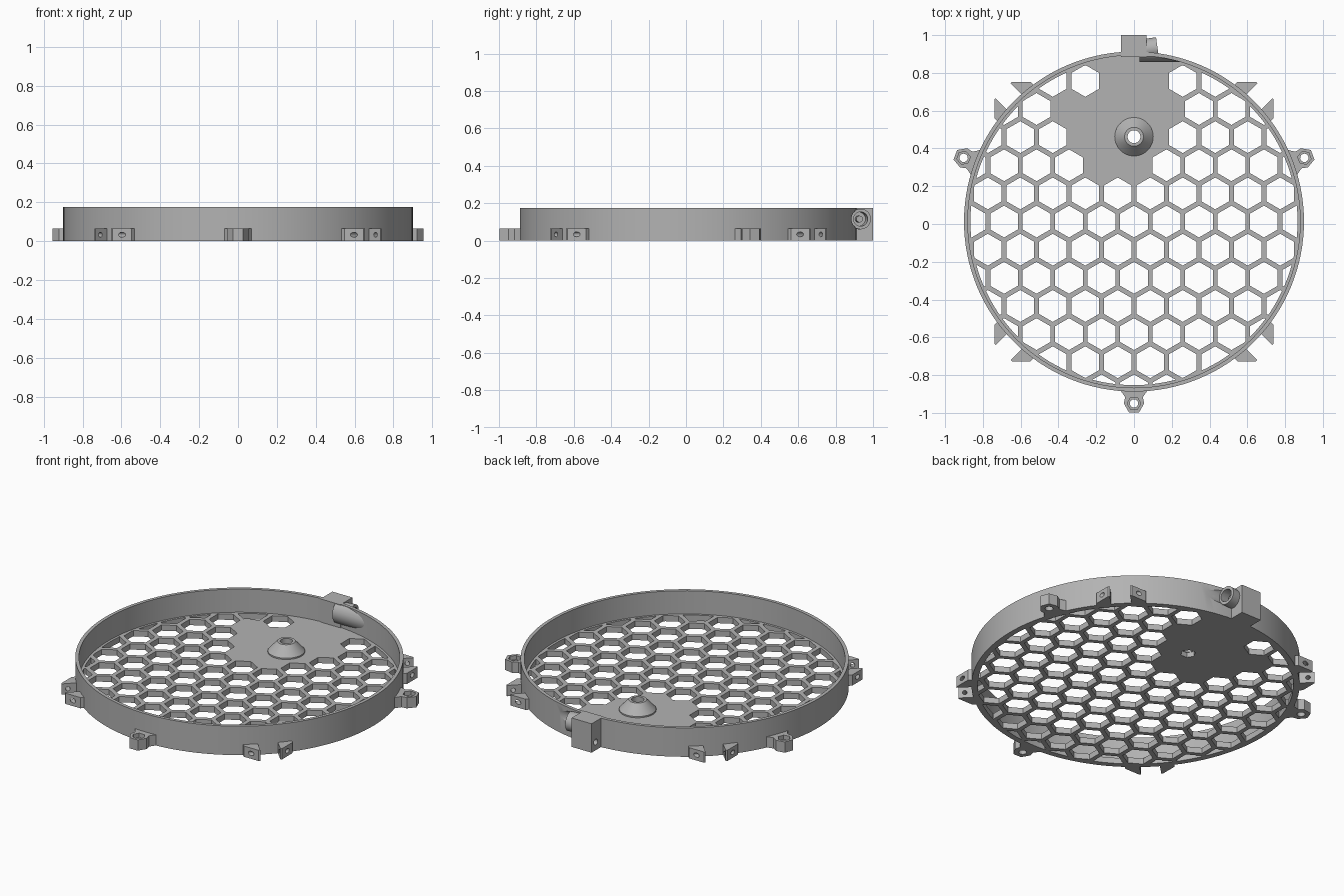
import bpy, bmesh, math
from mathutils import Matrix, Vector

old = bpy.data.objects.get("Cube")
if old:
    bpy.data.objects.remove(old, do_unlink=True)

CY = 0.013            # ring centre on y
R, WALL_IN, RIM_IN = 0.9, 0.88, 0.866
H, FLOOR, LUG_H = 0.175, 0.035, 0.065

grey = bpy.data.materials.new("light grey plastic")
grey.use_nodes = True
grey.diffuse_color = (0.45, 0.45, 0.45, 1)
grey.node_tree.nodes["Principled BSDF"].inputs["Base Color"].default_value = (0.45, 0.45, 0.45, 1)


def make(name, bm):
    bmesh.ops.recalc_face_normals(bm, faces=bm.faces)
    me = bpy.data.meshes.new(name)
    bm.to_mesh(me)
    bm.free()
    me.materials.append(grey)
    ob = bpy.data.objects.new(name, me)
    bpy.context.collection.objects.link(ob)
    return ob


def add_prism(bm, pts, z0, z1):
    lower = [bm.verts.new((x, y, z0)) for x, y in pts]
    upper = [bm.verts.new((x, y, z1)) for x, y in pts]
    bm.faces.new(lower[::-1])
    bm.faces.new(upper)
    for i in range(len(pts)):
        j = (i + 1) % len(pts)
        bm.faces.new((lower[i], lower[j], upper[j], upper[i]))


def prism(name, pts, z0, z1):
    bm = bmesh.new()
    add_prism(bm, pts, z0, z1)
    return make(name, bm)


def ngon(x, y, r, n, turn=0.0):
    return [(x + r * math.cos(turn + math.tau * i / n),
             y + r * math.sin(turn + math.tau * i / n)) for i in range(n)]


def revolve(name, profile, x, y, n):
    """Closed (radius, z) profile turned around a vertical axis."""
    bm = bmesh.new()
    rings = [[bm.verts.new((px, py, z)) for px, py in ngon(x, y, r, n)] for r, z in profile]
    for k in range(len(rings)):
        a, b = rings[k], rings[(k + 1) % len(rings)]
        for i in range(n):
            j = (i + 1) % n
            bm.faces.new((a[i], a[j], b[j], b[i]))
    return make(name, bm)


def boolean(ob, tool, mode="DIFFERENCE", keep=False):
    mod = ob.modifiers.new("cut", "BOOLEAN")
    mod.operation, mod.solver, mod.object = mode, "EXACT", tool
    dg = bpy.context.evaluated_depsgraph_get()
    me = bpy.data.meshes.new_from_object(ob.evaluated_get(dg))
    ob.modifiers.clear()
    ob.data = me
    if not keep:
        bpy.data.objects.remove(tool, do_unlink=True)


def rod(name, start, axis, length, r, n=32):
    """Solid cylinder from a start point along an axis."""
    bm = bmesh.new()
    add_prism(bm, ngon(0, 0, r, n), 0, length)
    turn = Vector(axis).to_track_quat("Z", "Y").to_matrix().to_4x4()
    bm.transform(Matrix.Translation(start) @ turn)
    return make(name, bm)


def place(ob, angle):
    """Turn a part made along +x to its angle around the ring."""
    ob.data.transform(Matrix.Translation((0, CY, 0)) @ Matrix.Rotation(angle, 4, "Z"))


# Honeycomb floor with a closed pad near the back
PITCH, STRUT = 0.172, 0.026
ROW = PITCH * math.sqrt(3) / 2
pad_cells = {2: (-0.2, 0.05), 3: (-0.3, 0.1), 4: (-0.37, 0.2), 5: (-0.1, 0.1), 6: (-0.2, 0.2)}
floor = prism("honeycomb_floor", ngon(0, CY, 0.89, 128), 0, FLOOR)
bm = bmesh.new()
for row in range(-6, 7):
    for col in range(-6, 7):
        x = (col + (row % 2) / 2) * PITCH
        y = row * ROW
        lo, hi = pad_cells.get(row, (1, -1))
        if lo < x < hi or math.hypot(x, y) > 0.96:
            continue
        add_prism(bm, ngon(x, CY + y, (PITCH - STRUT) / math.sqrt(3), 6, math.pi / 6), -0.1, 0.1)
boolean(floor, make("cell_cutter", bm))

# Outer wall with a narrow base rim inside
ring = revolve("outer_wall", [(R, 0), (R, H), (WALL_IN, H), (WALL_IN, FLOOR),
                              (RIM_IN, FLOOR), (RIM_IN, 0)], 0, CY, 128)

# Hollow cone on the pad, with a hexagonal hole through the floor
NY = 0.462
boolean(floor, prism("hex_cutter", ngon(0, NY, 0.042, 6), -0.1, 0.1))
cone = revolve("cone_nozzle", [(0.102, FLOOR - 0.005), (0.102, FLOOR + 0.008), (0.05, 0.1),
                               (0.034, 0.1), (0.034, FLOOR - 0.005)], 0, NY, 48)

# Block and slanted socket at the back
box = prism("back_block", [(-0.068, 0.885), (0.066, 0.885), (0.066, 1), (-0.068, 1)], 0, H)
axis = Vector((1, 0.14, 0)).normalized()
mid = Vector((0.06, 0.925, 0.115))
socket = rod("cable_socket", mid - axis * 0.03, axis, 0.095, 0.055)
bulge = rod("inner_bulge", (0.03, 0.932, 0.115), (1, 0, 0), 0.24, 0.074)
boolean(bulge, prism("disc", ngon(0, CY, 0.89, 128), 0.01, H - 0.002), "INTERSECT")
bore = rod("bore_cutter", mid - axis * 0.02, axis, 0.2, 0.038)
scoop = rod("scoop_cutter", (0.122, 0.937, 0.115), (1, 0, 0), 0.3, 0.053)
for part in (box, socket, ring, bulge):
    boolean(part, bore, keep=True)
for part in (ring, bulge):
    boolean(part, scoop, keep=True)
for tool in (bore, scoop):
    bpy.data.objects.remove(tool, do_unlink=True)
pin = rod("socket_pin", mid - axis * 0.025, axis, 0.05, 0.018, 16)
boolean(box, rod("pin_cutter", (-0.1, 0.96, 0.05), (1, 0, 0), 0.08, 0.018, 16))

# Three screw lugs with a hexagonal nut recess
lugs = []
for name, deg in (("front_lug", -90), ("left_lug", 20.5), ("right_lug", 159.5)):
    c, r = 0.963, 0.054
    half = r * math.sqrt(3) / 2
    pts = [(0.885, -0.08), (0.91, -0.06), (0.93, -half), (c, -r), (c + half, -r / 2),
           (c + half, r / 2), (c, r), (0.93, half), (0.91, 0.06), (0.885, 0.08)]
    lug = prism(name, pts, 0, LUG_H)
    boolean(lug, prism("hole_cutter", ngon(c, 0, 0.022, 24), -0.1, 0.1))
    boolean(lug, prism("nut_cutter", ngon(c, 0, 0.036, 6, math.pi / 6), 0.04, 0.1))
    place(lug, math.radians(deg))
    lugs.append(lug)

# Four pairs of pierced hinge ears on the diagonals
ears = []
for name, deg in (("back_left", 45), ("back_right", 135), ("front_right", 225), ("front_left", 315)):
    for side in (-1, 1):
        pts = [(0.885, 0.056), (0.98, 0.056), (0.98, 0.066), (0.91, 0.136), (0.875, 0.136)]
        ear = prism(name + "_ear", [(x, side * y) for x, y in pts], 0, LUG_H)
        boolean(ear, rod("ear_cutter", (0.945, side * 0.03, 0.033), (0, side, 0), 0.2, 0.013, 16))
        place(ear, math.radians(deg))
        ears.append(ear)

# Smooth round surfaces, keeping edges sharp
bpy.ops.object.select_all(action="DESELECT")
for ob in [floor, ring, cone, box, socket, bulge, pin] + lugs + ears:
    ob.select_set(True)
    bpy.context.view_layer.objects.active = ob
bpy.ops.object.shade_smooth_by_angle(angle=math.radians(30))
